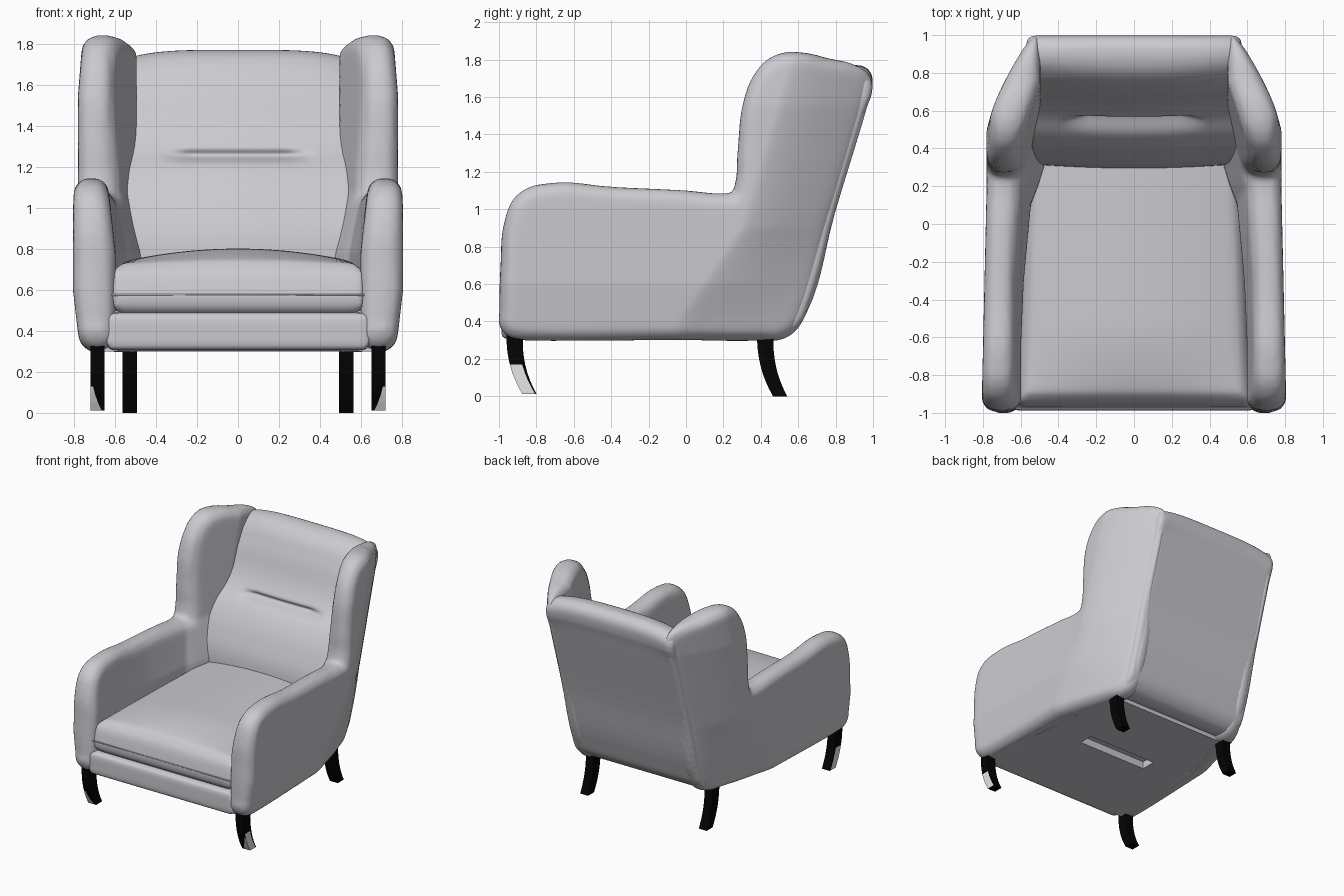
import bpy, bmesh, math
from mathutils import Vector

if "Cube" in bpy.data.objects:
    bpy.data.objects.remove(bpy.data.objects["Cube"], do_unlink=True)


def material(name, rgb):
    m = bpy.data.materials.new(name)
    m.use_nodes = True
    m.diffuse_color = (*rgb, 1)
    for n in m.node_tree.nodes:
        if n.type == 'BSDF_PRINCIPLED':
            n.inputs["Base Color"].default_value = (*rgb, 1)
            n.inputs["Roughness"].default_value = 0.8
    return m


fabric = material("grey fabric", (0.59, 0.59, 0.63))
black = material("black wood", (0.001, 0.001, 0.001))
worn = material("pale worn patch", (0.82, 0.82, 0.83))


def clamp(v):
    return max(0.0, min(1.0, v))


def add_object(name, mesh, *mats):
    mesh.name = name
    if len(mesh.materials):
        mesh.materials.clear()
    for m in mats:
        mesh.materials.append(m)
    ob = bpy.data.objects.new(name, mesh)
    bpy.context.scene.collection.objects.link(ob)
    return ob


def baked(ob):
    """Mesh of an object after its modifiers; the object is removed."""
    bpy.context.view_layer.update()
    deps = bpy.context.evaluated_depsgraph_get()
    mesh = bpy.data.meshes.new_from_object(ob.evaluated_get(deps))
    bpy.data.objects.remove(ob, do_unlink=True)
    return mesh


def outline_curve(points, handle='AUTO', dims='2D'):
    cu = bpy.data.curves.new("outline", 'CURVE')
    cu.dimensions = dims
    sp = cu.splines.new('BEZIER')
    sp.bezier_points.add(len(points) - 1)
    for bp, (a, b) in zip(sp.bezier_points, points):
        bp.co = (a, b, 0)
        bp.handle_left_type = bp.handle_right_type = handle
    sp.use_cyclic_u = True
    sp.resolution_u = 6
    return cu


def soft_solid(name, points, half, round_r, place, handle='AUTO', voxel=0.02):
    """Padded slab: rounded outline, evenly remeshed, then shaped by place()."""
    cu = outline_curve(points, handle)
    cu.fill_mode = 'BOTH'
    cu.extrude = half - round_r
    cu.bevel_depth = round_r
    cu.bevel_resolution = 4
    ob = bpy.data.objects.new(name, cu)
    bpy.context.scene.collection.objects.link(ob)
    mesh = baked(ob)
    bm = bmesh.new()
    bm.from_mesh(mesh)
    bmesh.ops.remove_doubles(bm, verts=bm.verts, dist=0.0005)
    bmesh.ops.recalc_face_normals(bm, faces=bm.faces)
    bm.to_mesh(mesh)
    bm.free()
    ob = add_object(name, mesh, fabric)
    rm = ob.modifiers.new("even", 'REMESH')
    rm.mode = 'VOXEL'
    rm.voxel_size = voxel
    sm = ob.modifiers.new("soften", 'SMOOTH')
    sm.iterations = 3
    mesh = baked(ob)
    for v in mesh.vertices:
        v.co = place(v.co)
    for p in mesh.polygons:
        p.use_smooth = True
    return add_object(name, mesh, fabric)


# Arm and wing panels: one side outline (y, z), bent inwards towards the back
ARM_H = 0.085
side_outline = [(.51, .378), (.575, .46), (.73, 1.0), (.91, 1.6), (.925, 1.67),
                (.88, 1.705), (.75, 1.738), (.6, 1.77), (.5, 1.758), (.435, 1.7),
                (.38, 1.58), (.345, 1.3), (.332, 1.13), (.29, 1.03), (.2, 1.015),
                (0, 1.03), (-.4, 1.05), (-.72, 1.07), (-.85, 1.03), (-.9, .93),
                (-.922, .7), (-.928, .45), (-.925, .385), (-.9, .372), (0, .37),
                (.4, .368)]


def panel_placer(side):
    def place(co):
        y, z = co.x, co.y
        ahead = 0.58 + (z - 0.3) * 0.29 - y
        reach = 0.45 + 0.2 * clamp((0.9 - z) / 0.5)
        outer = (0.805 - 0.025 * clamp((y + 0.9) / 1.1)
                 - 0.215 * clamp(1 - ahead / reach) ** 1.3
                 - 0.02 * clamp((z - 1.55) / 0.25)
                 - 0.035 * clamp((0.6 - z) / 0.3) * clamp(ahead * 2))
        inner = (0.495 + 0.11 * clamp((ahead - 0.25) / 0.35)
                 + 0.025 * clamp((0.2 - y) / 0.5)
                 - (0.033 + 0.035 * clamp((y + 0.6) / 0.8)) * clamp((1.08 - z) / 0.3))
        u = (side * co.z / ARM_H + 1) / 2
        return Vector((side * (inner + (outer - inner) * u), y, z))
    return place


for side, word in ((1, "left"), (-1, "right")):
    soft_solid(word + "_arm_and_wing", side_outline, ARM_H, 0.07, panel_placer(side))

# Backrest with a short pulled-in crease above the lumbar bulge
back_outline = [(.37, .6), (.355, .8), (.405, .98), (.5, 1.15), (.6, 1.25),
                (.665, 1.34), (.775, 1.6), (.83, 1.69), (.9, 1.73), (.95, 1.715),
                (.955, 1.66), (.93, 1.57), (.76, 1.0), (.62, .5), (.57, .4),
                (.5, .365), (.4, .4)]


def place_back(co):
    x, y, z = co.z, co.x, co.y
    front = clamp((0.74 + (z - 1.28) * 0.35 - y) / 0.08)
    crease = math.exp(-((z - 1.255) / 0.025) ** 2) * clamp((0.38 - abs(x)) / 0.14)
    puff = 0.02 * math.cos(min(abs(x) / 0.5, 1) * math.pi / 2)
    y += front * (0.05 * crease - puff)
    z -= 0.03 * (x / 0.5) ** 4 * clamp((z - 1.5) / 0.2)
    return Vector((x, y, z))


soft_solid("backrest", back_outline, 0.57, 0.04, place_back, voxel=0.017)

# Seat cushion with a crowned top
cushion_outline = [(-.54, -.895), (.54, -.895), (.49, .39), (-.49, .39)]


def place_cushion(co):
    x, y, z = co
    top = clamp((z + 0.03) / 0.15)
    crown = 0.072 * clamp(1 - (x / 0.6) ** 2) * math.sin(clamp((y + 1.0) / 0.5) * math.pi / 2)
    y += 0.03 * top * clamp((-0.8 - y) / 0.15)
    return Vector((x, y, z + 0.602 + top * crown))


soft_solid("seat_cushion", cushion_outline, 0.127, 0.075, place_cushion, 'VECTOR')

# Piping around the cushion
rim = [(x * 1.135, y - 0.072 if y < 0 else y) for x, y in cushion_outline]
cu = outline_curve(rim, 'VECTOR', '3D')
cu.bevel_depth = 0.005
pipe = bpy.data.objects.new("piping", cu)
bpy.context.scene.collection.objects.link(pipe)
add_object("cushion_piping", baked(pipe), fabric).location.z = 0.575

# Front rail
rail_outline = [(-.61, -.958), (.61, -.958), (.61, -.7), (-.61, -.7)]
soft_solid("front_rail", rail_outline, 0.092, 0.03,
           lambda co: co + Vector((0, 0, 0.397)), 'VECTOR')

# Seat base, narrower at the rear, with a slot underneath
bm = bmesh.new()
bmesh.ops.create_cube(bm, size=1)
for v in bm.verts:
    rear = v.co.y > 0
    v.co = (math.copysign(0.56 if rear else 0.7, v.co.x),
            0.43 if rear else -0.93, 0.5 if v.co.z > 0 else 0.3)
bm.normal_update()
bottom = min(bm.faces, key=lambda f: f.normal.z)
bmesh.ops.inset_region(bm, faces=[bottom], thickness=0.1)
for v in bottom.verts:
    v.co.x = math.copysign(0.31, v.co.x)
    v.co.y = -0.14 if v.co.y > -0.25 else -0.26
ext = bmesh.ops.extrude_discrete_faces(bm, faces=[bottom])["faces"][0]
for v in ext.verts:
    v.co.z += 0.06
mesh = bpy.data.meshes.new("seat_base")
bm.to_mesh(mesh)
bm.free()
add_object("seat_base", mesh, fabric)


# Curved legs: rings that sweep backwards on the way down
def leg(name, x0, x1, y_top, z_foot, side, patched):
    bm = bmesh.new()
    rings = []
    steps = 8
    for i in range(steps + 1):
        t = i / steps
        y = y_top + 0.085 * t ** 2.2
        z = 0.325 + (z_foot - 0.325) * t
        depth = 0.088 - 0.012 * t
        split = y + depth * (0.7 + 0.2 * t)
        toe = x1 - 0.055 * t ** 3
        rings.append([bm.verts.new((side * x, yy, z)) for x, yy in
                      ((x0, y), (toe, y), (x1, y), (x1, split),
                       (x1, y + depth), (x0, y + depth))])
    for a, b in zip(rings, rings[1:]):
        for k in range(6):
            f = bm.faces.new((a[k], a[(k + 1) % 6], b[(k + 1) % 6], b[k]))
            # worn outer side low down, and the toe
            z = f.calc_center_median().z
            if patched and (k == 2 and z < 0.17 or k == 1 and z < 0.12):
                f.material_index = 1
    bm.faces.new(rings[0])
    bm.faces.new(rings[-1])
    bmesh.ops.recalc_face_normals(bm, faces=bm.faces)
    mesh = bpy.data.meshes.new(name)
    bm.to_mesh(mesh)
    bm.free()
    add_object(name, mesh, black, worn)


for side, word in ((1, "left"), (-1, "right")):
    leg("front_leg_" + word, 0.65, 0.72, -0.96, 0.012, side, True)
    leg("rear_leg_" + word, 0.493, 0.563, 0.38, 0.0, side, False)
